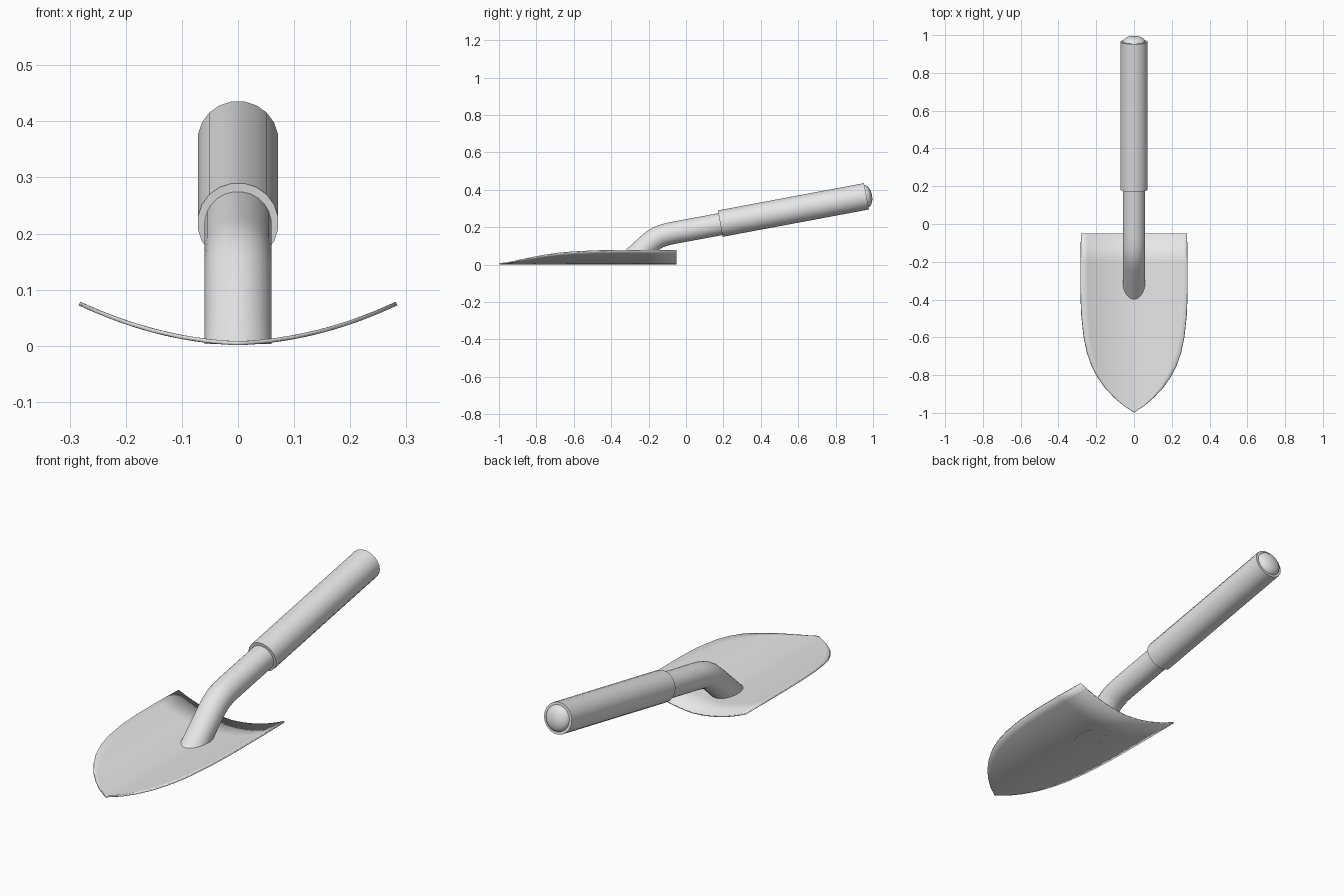
import bpy, bmesh, math
from mathutils import Vector

if "Cube" in bpy.data.objects:
    bpy.data.objects.remove(bpy.data.objects["Cube"])

metal = bpy.data.materials.new("light grey")
metal.diffuse_color = (0.8, 0.8, 0.8, 1)
metal.use_nodes = True
metal.node_tree.nodes["Principled BSDF"].inputs["Base Color"].default_value = metal.diffuse_color


def finish(name, bm, angle=40):
    bmesh.ops.recalc_face_normals(bm, faces=bm.faces)
    me = bpy.data.meshes.new(name)
    bm.to_mesh(me)
    bm.free()
    ob = bpy.data.objects.new(name, me)
    bpy.context.collection.objects.link(ob)
    me.materials.append(metal)
    bpy.ops.object.select_all(action='DESELECT')
    ob.select_set(True)
    bpy.context.view_layer.objects.active = ob
    bpy.ops.object.shade_smooth_by_angle(angle=math.radians(angle))
    return ob


def sweep(bm, path, radii, sides):
    """Tube through (y, z) points with one radius per point."""
    pts = [Vector((0, y, z)) for y, z in path]
    rings = []
    for i, p in enumerate(pts):
        a, b = pts[max(i - 1, 0)], pts[min(i + 1, len(pts) - 1)]
        d = (b - a).normalized()
        n = Vector((0, -d.z, d.y))
        ring = []
        for k in range(sides):
            t = 2 * math.pi * (k + 0.5) / sides
            ring.append(bm.verts.new(p + radii[i] * (Vector((math.sin(t), 0, 0)) + n * math.cos(t))))
        rings.append(ring)
    for r, s in zip(rings, rings[1:]):
        for k in range(sides):
            j = (k + 1) % sides
            bm.faces.new((r[k], r[j], s[j], s[k]))
    bm.faces.new(rings[0])
    bm.faces.new(rings[-1])


# Blade: dished sheet, (y, half width) outline
outline = [(-0.05, 0.281), (-0.2, 0.284), (-0.36, 0.284), (-0.48, 0.28), (-0.6, 0.267),
           (-0.68, 0.25), (-0.75, 0.226), (-0.81, 0.195), (-0.87, 0.153), (-0.92, 0.105),
           (-0.96, 0.058), (-0.985, 0.02), (-0.998, 0.002)]
cols = 16
bm = bmesh.new()
grid = []
for y, w in outline:
    row = []
    for c in range(cols + 1):
        x = w * (2 * c / cols - 1)
        z = 0.001 + 0.062 * (x / 0.284) ** 2 + 0.009 * abs(x) / 0.284
        row.append(bm.verts.new((x, y, z)))
    grid.append(row)
for r, s in zip(grid, grid[1:]):
    for c in range(cols):
        bm.faces.new((r[c], s[c], s[c + 1], r[c + 1]))
bmesh.ops.recalc_face_normals(bm, faces=bm.faces)
if sum(f.normal.z for f in bm.faces) < 0:
    bmesh.ops.reverse_faces(bm, faces=bm.faces)
blade = finish("blade", bm)
sol = blade.modifiers.new("thickness", 'SOLIDIFY')
sol.thickness = 0.007
sol.offset = 1

# Bent neck, cut flat where it meets the blade
bm = bmesh.new()
neck = [(-0.45, -0.12), (-0.28, 0.036), (-0.205, 0.105), (-0.175, 0.13), (-0.145, 0.148),
        (-0.11, 0.16), (-0.07, 0.169), (0.2, 0.219)]
sweep(bm, neck, [0.06] * len(neck), 24)
cut = bmesh.ops.bisect_plane(bm, geom=bm.verts[:] + bm.edges[:] + bm.faces[:],
                             plane_co=(0, 0, 0.003), plane_no=(0, 0, 1), clear_inner=True)
bmesh.ops.holes_fill(bm, edges=[e for e in bm.edges if e.is_boundary])
finish("neck", bm)

# Grip
bm = bmesh.new()
sweep(bm, [(0.183, 0.219), (0.965, 0.365)], [0.0725, 0.0725], 20)
finish("grip", bm)

# Rounded end cap
bm = bmesh.new()
d = Vector((0.983, 0.1835))
path, radii = [], []
for i in range(7):
    a = math.radians(14 * i)
    q = Vector((0.963, 0.365)) + d * 0.032 * math.sin(a)
    path.append(tuple(q))
    radii.append(max(0.061 * math.cos(a), 0.004))
sweep(bm, path, radii, 20)
finish("end_cap", bm)
